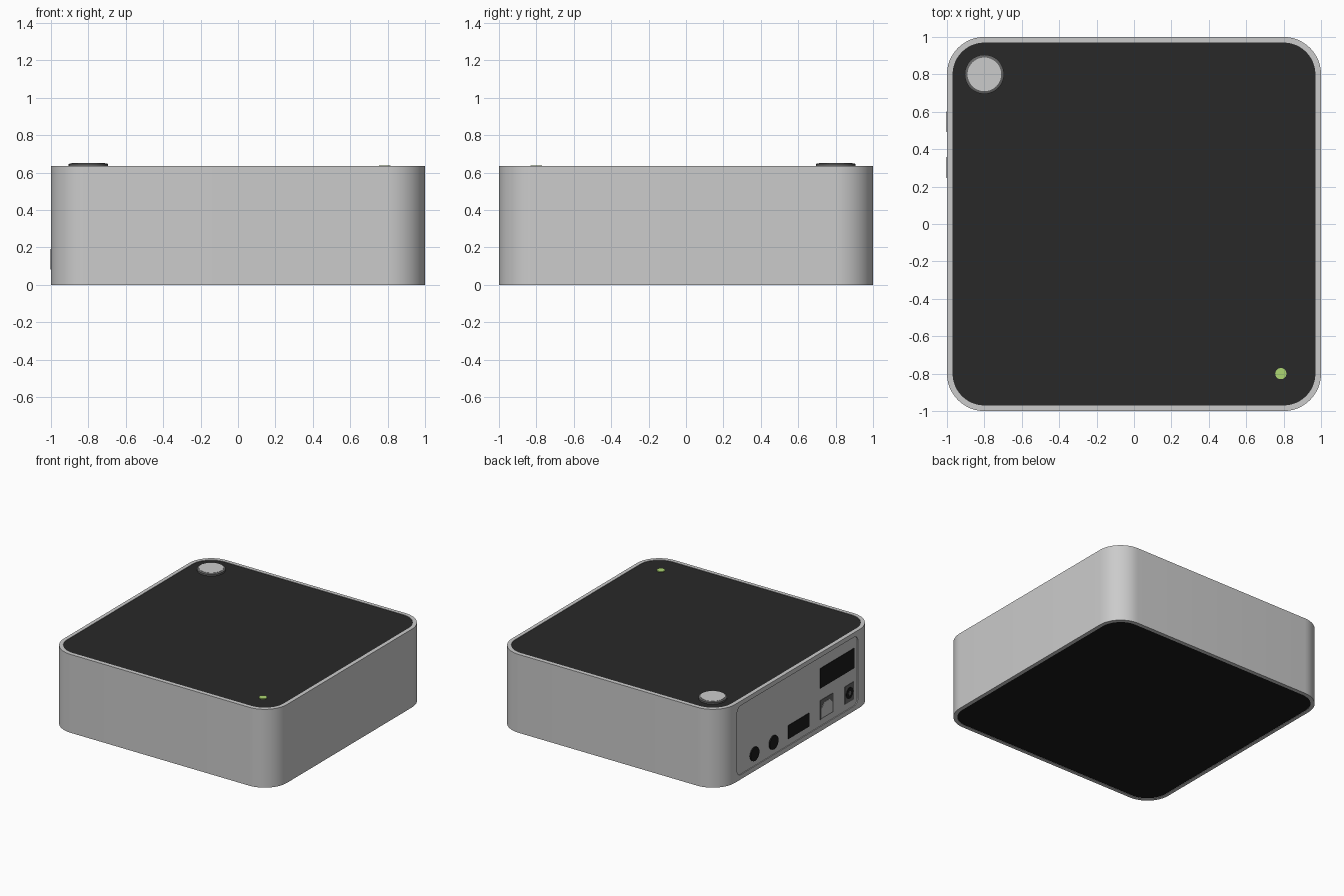
import bpy, bmesh, math

if "Cube" in bpy.data.objects:
    bpy.data.objects.remove(bpy.data.objects["Cube"])

H, WALL, R = 0.635, 0.03, 0.2


def material(name, rgb):
    m = bpy.data.materials.new(name)
    m.diffuse_color = (*rgb, 1)
    m.use_nodes = True
    m.node_tree.nodes["Principled BSDF"].inputs["Base Color"].default_value = m.diffuse_color
    return m


DARK = material("dark_plastic", (0.022, 0.022, 0.022))
BLACK = material("black_plastic", (0.01, 0.01, 0.01))
MID = material("mid_grey", (0.13, 0.13, 0.13))
GREEN = material("green_light", (0.42, 0.68, 0.17))
LIGHT = material("light_grey", (0.55, 0.56, 0.55))


def rounded(cx, cy, w, h, r, n=12):
    """Counter-clockwise outline of a rounded rectangle."""
    pts = []
    for i, (sx, sy) in enumerate(((1, 1), (-1, 1), (-1, -1), (1, -1))):
        for k in range(n + 1):
            a = math.pi / 2 * (i + k / n)
            pts.append((cx + sx * (w / 2 - r) + r * math.cos(a),
                        cy + sy * (h / 2 - r) + r * math.sin(a)))
    return pts


def circle(cx, cy, r, n=48):
    return [(cx + r * math.cos(2 * math.pi * k / n), cy + r * math.sin(2 * math.pi * k / n))
            for k in range(n)]


def rect(a0, a1, b0, b1):
    return [(a0, b0), (a1, b0), (a1, b1), (a0, b1)]


def finish(name, bm, mat):
    bmesh.ops.recalc_face_normals(bm, faces=bm.faces)
    me = bpy.data.meshes.new(name)
    bm.to_mesh(me)
    bm.free()
    ob = bpy.data.objects.new(name, me)
    bpy.context.collection.objects.link(ob)
    if mat:
        me.materials.append(mat)
    return ob


def smooth(ob):
    bpy.ops.object.select_all(action='DESELECT')
    ob.select_set(True)
    bpy.context.view_layer.objects.active = ob
    bpy.ops.object.shade_smooth_by_angle(angle=math.radians(30))
    return ob


def loft(name, rings, mat=None, axis='Z', closed=False):
    """Skin through (outline, level) rings; capped, or closed into a tube."""
    bm = bmesh.new()
    loops = [[bm.verts.new((a, b, t) if axis == 'Z' else (t, a, b)) for a, b in pts]
             for pts, t in rings]
    pairs = list(zip(loops, loops[1:]))
    if closed:
        pairs.append((loops[-1], loops[0]))
    else:
        bm.faces.new(loops[0])
        bm.faces.new(loops[-1])
    for p, q in pairs:
        for i in range(len(p)):
            j = (i + 1) % len(p)
            bm.faces.new((p[i], p[j], q[j], q[i]))
    return finish(name, bm, mat)


def prism(name, pts, lo, hi, mat=None, axis='Z'):
    return smooth(loft(name, [(pts, lo), (pts, hi)], mat, axis))


def port(name, pts, face_x, mat=None):
    """Part set into the port panel, facing -x."""
    return prism(name, pts, -0.975, face_x, mat, 'X')


# Casing: open rounded sleeve
outer = rounded(0, 0, 2, 2, R)
inner = rounded(0, 0, 2 - 2 * WALL, 2 - 2 * WALL, R - WALL)
casing = loft("casing", [(outer, 0), (outer, H), (inner, H), (inner, 0)], closed=True)

# Window in the left wall for the port panel
panel_outline = rounded(0, 0.318, 1.55, 0.56, 0.05, 6)
cutter = loft("panel_cutter", [(panel_outline, -1.1), (panel_outline, -0.9)], axis='X')
cutter.hide_render = True
cut = casing.modifiers.new("panel_window", 'BOOLEAN')
cut.operation, cut.solver, cut.object = 'DIFFERENCE', 'EXACT', cutter
bpy.context.view_layer.objects.active = casing
bpy.ops.object.modifier_apply(modifier=cut.name)
bpy.data.objects.remove(cutter)
smooth(casing)

# Top and bottom plates
prism("lid", inner, H - 0.03, H - 0.003, DARK)
prism("base", inner, 0.003, 0.03, BLACK)

# Power button: dark ring with a pale cap
bx, by = -0.8, 0.8
smooth(loft("button_ring", [(circle(bx, by, 0.105), H - 0.01), (circle(bx, by, 0.105), 0.645),
                            (circle(bx, by, 0.098), 0.649)], MID))
prism("button_cap", circle(bx, by, 0.09), 0.64, 0.651, LIGHT)

# Status light
prism("status_light", circle(0.785, -0.8, 0.03, 32), H - 0.01, 0.638, GREEN)

# Port panel
port("port_panel", panel_outline, -0.993)
for i, y in enumerate((0.547, 0.302)):
    port(f"audio_jack_{i + 1}", circle(y, 0.137, 0.055), -1.003, BLACK)
port("video_port", rect(-0.157, 0.11, 0.09, 0.2), -0.997, BLACK)
port("twin_socket", rect(-0.737, -0.297, 0.343, 0.505), -0.997, BLACK)

# Network port: frame with a stepped opening
port("network_frame", rect(-0.465, -0.297, 0.09, 0.245), -0.996, MID)
port("network_socket", [(-0.452, 0.1), (-0.31, 0.1), (-0.31, 0.175), (-0.345, 0.215),
                        (-0.417, 0.215), (-0.452, 0.175)], -0.998)

# Power socket: block, round hole and pin
port("power_block", rect(-0.732, -0.614, 0.092, 0.236), -0.996, MID)
port("power_hole", circle(-0.673, 0.164, 0.045, 32), -0.998, BLACK)
port("power_pin", circle(-0.673, 0.164, 0.017, 20), -0.999, MID)
